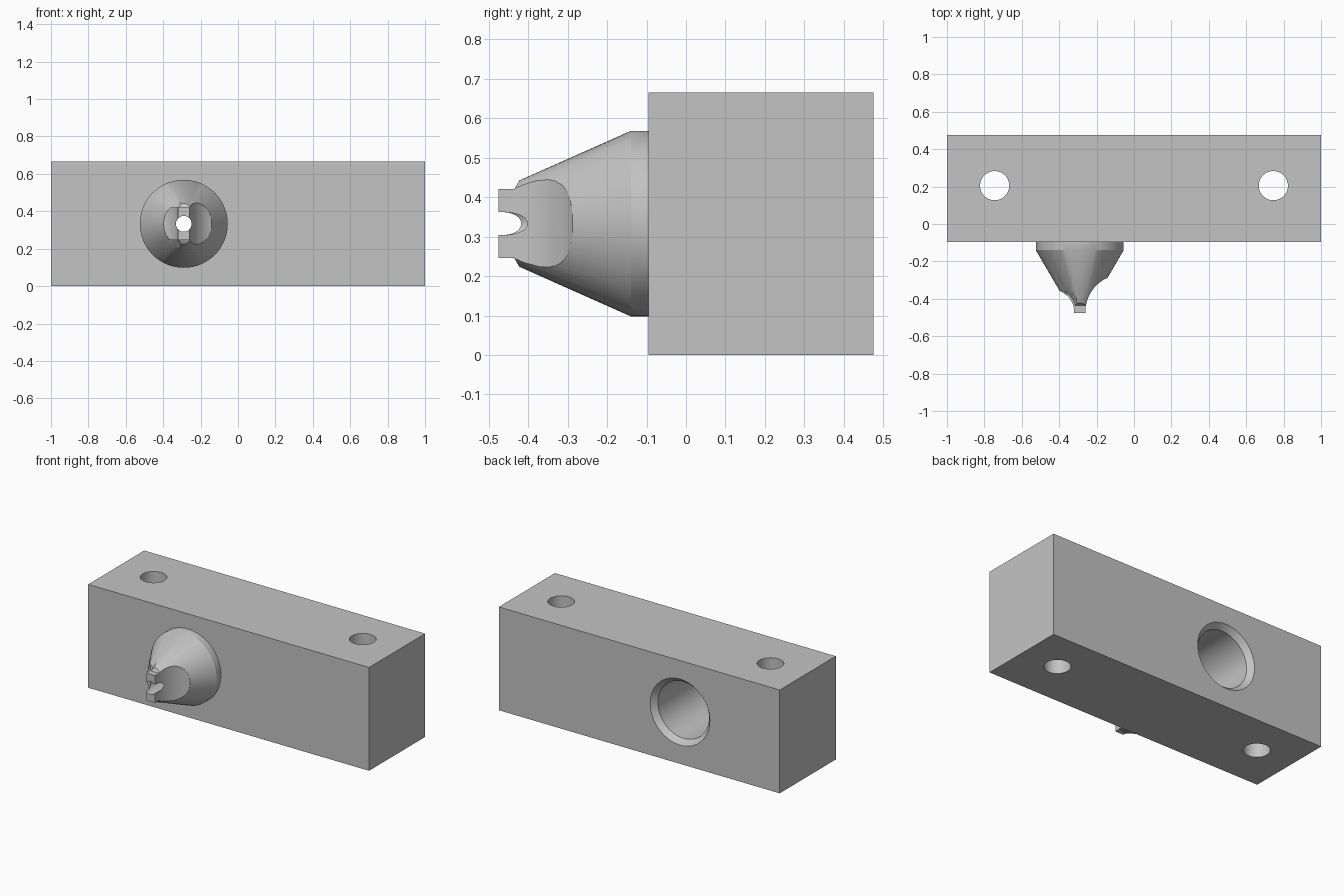
import bpy, bmesh, math

if "Cube" in bpy.data.objects:
    bpy.data.objects.remove(bpy.data.objects["Cube"])

CX, CZ = -0.29, 0.333        # nozzle axis
FRONT, BACK, TOP = -0.095, 0.475, 0.665
TIP = -0.475

grey = bpy.data.materials.new("machined grey")
grey.use_nodes = True
colour = (0.55, 0.55, 0.55, 1)
grey.diffuse_color = colour
grey.node_tree.nodes["Principled BSDF"].inputs["Base Color"].default_value = colour


def finish(name, bm):
    bmesh.ops.recalc_face_normals(bm, faces=bm.faces)
    mesh = bpy.data.meshes.new(name)
    bm.to_mesh(mesh)
    bm.free()
    mesh.materials.append(grey)
    ob = bpy.data.objects.new(name, mesh)
    bpy.context.scene.collection.objects.link(ob)
    return ob


def box(name, x0, x1, y0, y1, z0, z1):
    bm = bmesh.new()
    bmesh.ops.create_cube(bm, size=1)
    for v in bm.verts:
        v.co = ((x0 + x1) / 2 + v.co.x * (x1 - x0),
                (y0 + y1) / 2 + v.co.y * (y1 - y0),
                (z0 + z1) / 2 + v.co.z * (z1 - z0))
    return finish(name, bm)


def turned(name, sections, place, sides=72):
    """Skin elliptical sections (height, radius a, radius b) and cap the ends."""
    bm = bmesh.new()
    rings = []
    for h, ra, rb in sections:
        angles = [2 * math.pi * i / sides for i in range(sides)]
        rings.append([bm.verts.new(place(ra * math.cos(t), rb * math.sin(t), h))
                      for t in angles])
    for lo, hi in zip(rings, rings[1:]):
        for i in range(sides):
            j = (i + 1) % sides
            bm.faces.new((lo[i], lo[j], hi[j], hi[i]))
    bm.faces.new(rings[0])
    bm.faces.new(rings[-1])
    return finish(name, bm)


def along_y(a, b, h):
    return (CX + a, h, CZ + b)


def upright(x, y):
    return lambda a, b, h: (x + a, y + b, h)


def combine(target, tool, operation):
    tool.hide_render = True
    mod = target.modifiers.new(operation, 'BOOLEAN')
    mod.operation, mod.solver, mod.object = operation, 'EXACT', tool
    bpy.context.view_layer.objects.active = target
    bpy.ops.object.modifier_apply(modifier=mod.name)
    bpy.data.objects.remove(tool)


# Tapered nozzle ending in a thin blade
nozzle = turned("nozzle", [(0.0, 0.235, 0.235), (-0.14, 0.235, 0.235),
                           (TIP, 0.039, 0.086)], along_y)
blade = box("blade", CX - 0.07, CX + 0.07, TIP, -0.38, CZ - 0.0875, CZ + 0.0875)
combine(nozzle, blade, 'UNION')

# Scooped flanks, the left and right ones of different size
for x, r in ((-0.44, 0.12), (-0.06, 0.2)):
    scoop = turned("scoop", [(-0.1, r, r), (0.8, r, r)], upright(x, -0.47), 128)
    combine(nozzle, scoop, 'DIFFERENCE')

# Stepped shoulders above and below the blade
for s in (1, -1):
    flare = turned("flare", [(CZ + s * 0.0875, 0.13, 0.13),
                             (CZ + s * 0.14, 0.165, 0.165)], upright(-0.44, -0.47), 128)
    combine(nozzle, flare, 'DIFFERENCE')
    z0, z1 = sorted((CZ + s * 0.0875, CZ + s * 0.3))
    step = box("step", -0.6, 0.0, -0.6, -0.435, z0, z1)
    for v in step.data.vertices:      # lean the rear wall of the step
        if v.co.y > -0.5 and abs(v.co.z - CZ) > 0.2:
            v.co.y += 0.12
    combine(nozzle, step, 'DIFFERENCE')

# Mounting block
body = box("nozzle_block", -1, 1, FRONT, BACK, 0, TOP)
combine(body, nozzle, 'UNION')

# Chamfered bore, narrowing to the outlet
bore = turned("bore", [(y, r, r) for y, r in (
    (BACK + 0.02, 0.212), (BACK, 0.212), (BACK - 0.035, 0.182), (-0.1, 0.182),
    (-0.28, 0.042), (TIP - 0.1, 0.042))], along_y)
combine(body, bore, 'DIFFERENCE')

# Vertical mounting holes
for x in (-0.745, 0.745):
    hole = turned("hole", [(-0.1, 0.078, 0.078), (0.8, 0.078, 0.078)], upright(x, 0.205))
    combine(body, hole, 'DIFFERENCE')

bpy.ops.object.select_all(action='DESELECT')
body.select_set(True)
bpy.context.view_layer.objects.active = body
bpy.ops.object.shade_smooth_by_angle(angle=math.radians(25))
